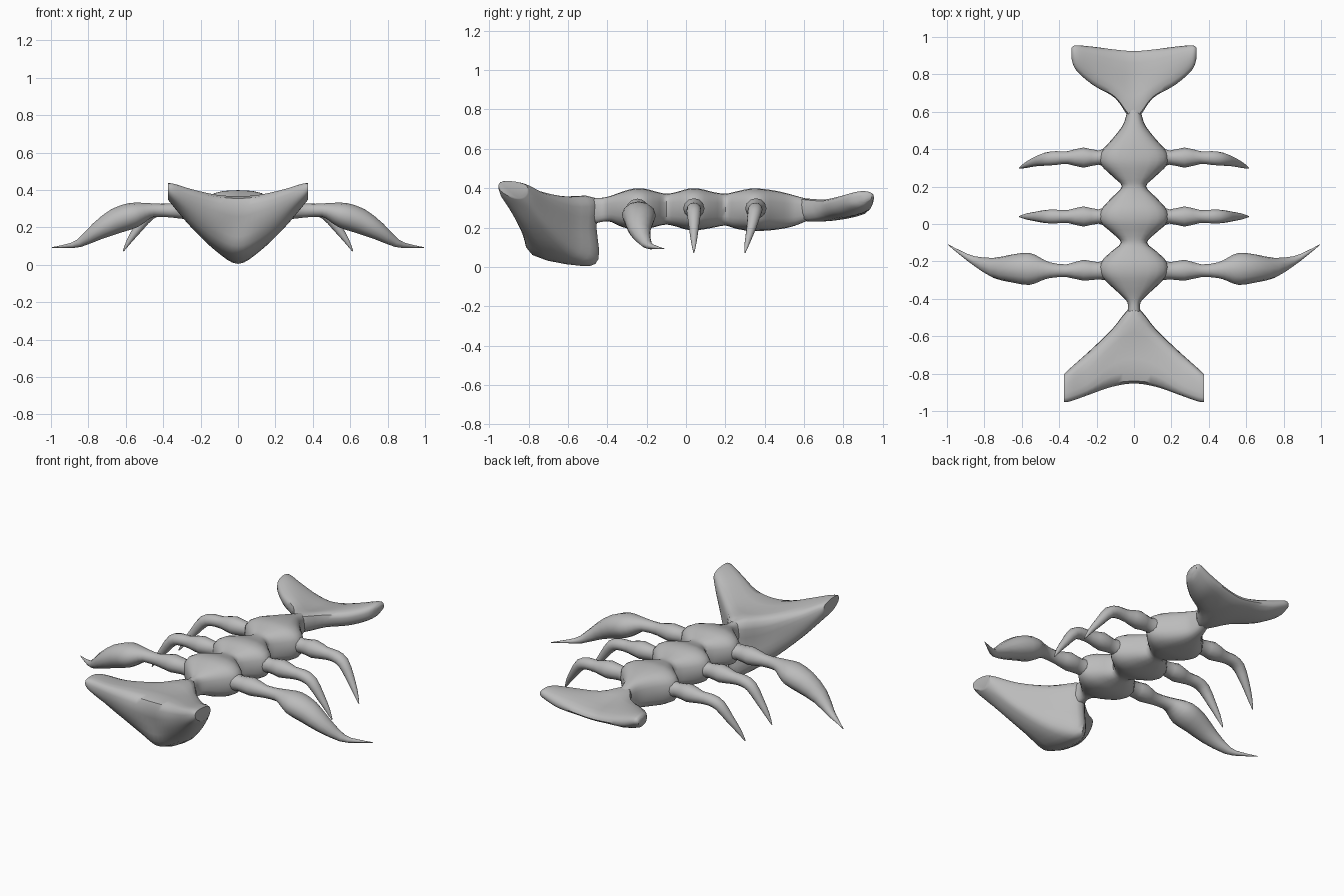
import bpy, bmesh, math
from mathutils import Vector

shell = bpy.data.materials.new("plain grey")
shell.diffuse_color = (0.5, 0.5, 0.5, 1)


def refine(items, steps, closed=False):
    """Insert Catmull-Rom points between the given vectors."""
    n, out = len(items), []
    pick = (lambda i: items[i % n]) if closed else (lambda i: items[max(0, min(n - 1, i))])
    for i in range(n if closed else n - 1):
        a, b, c, d = pick(i - 1), pick(i), pick(i + 1), pick(i + 2)
        for k in range(steps):
            t = k / steps
            out.append(0.5 * (2 * b + (c - a) * t + (2 * a - 5 * b + 4 * c - d) * t * t
                              + (3 * b - a - 3 * c + d) * t ** 3))
    if not closed:
        out.append(items[-1].copy())
    return out


def loft(name, rings, mirror=False):
    """Skin a list of closed rings, cap both ends, shade smooth."""
    bm = bmesh.new()
    rows = [[bm.verts.new(p) for p in r] for r in rings]
    n = len(rows[0])
    for a, b in zip(rows, rows[1:]):
        for i in range(n):
            j = (i + 1) % n
            bm.faces.new((a[i], a[j], b[j], b[i]))
    bm.faces.new(rows[0])
    bm.faces.new(rows[-1][::-1])
    bmesh.ops.recalc_face_normals(bm, faces=bm.faces)
    me = bpy.data.meshes.new(name)
    bm.to_mesh(me)
    bm.free()
    me.polygons.foreach_set("use_smooth", [True] * len(me.polygons))
    me.set_sharp_from_angle(angle=math.radians(50))
    me.materials.append(shell)
    ob = bpy.data.objects.new(name, me)
    bpy.context.collection.objects.link(ob)
    if mirror:
        m = ob.modifiers.new("mirror", 'MIRROR')
        m.use_mirror_merge = False
    return ob


def power(v, e):
    return math.copysign(abs(v) ** e, v)


# Segmented body: y, half width, bottom z, top z
body = [(-.53, .05, .22, .345), (-.47, .035, .22, .35), (-.42, .035, .23, .352),
        (-.38, .07, .228, .362), (-.33, .125, .205, .38), (-.27, .18, .19, .397),
        (-.21, .18, .19, .397), (-.15, .125, .205, .382), (-.10, .07, .215, .372),
        (-.05, .115, .205, .38), (.01, .18, .188, .397), (.07, .18, .188, .397),
        (.14, .12, .2, .38), (.20, .065, .21, .372), (.25, .11, .195, .382),
        (.32, .18, .183, .397), (.38, .18, .183, .397), (.45, .12, .188, .388),
        (.52, .065, .2, .372), (.57, .045, .215, .358), (.62, .038, .235, .345),
        (.68, .06, .245, .335)]
rings = []
for y, w, lo, hi in refine([Vector(r) for r in body], 3):
    rings.append([Vector((w * power(math.cos(a), .75), y,
                          (lo + hi) / 2 + (hi - lo) / 2 * power(math.sin(a), .75)))
                  for a in (math.tau * k / 20 for k in range(20))])
loft("body", rings)


def fan(name, sections):
    """Symmetric part lofted across x from (x, y-z profile) half sections."""
    full = [(-x, p) for x, p in sections[:0:-1]] + sections
    cols = []
    for i in range(len(sections[0][1])):
        cols.append(refine([Vector((x, *p[i])) for x, p in full], 4))
    loft(name, [refine(list(r), 3, True) for r in zip(*cols)])


# Keeled, wedge-shaped head with two swept tips
fan("head", [
    (0, [(-.84, .355), (-.65, .355), (-.46, .35), (-.455, .2),
         (-.445, .04), (-.53, .005), (-.78, .06), (-.83, .2)]),
    (.12, [(-.855, .365), (-.7, .365), (-.58, .34), (-.57, .22),
           (-.57, .12), (-.62, .075), (-.78, .11), (-.86, .24)]),
    (.25, [(-.91, .395), (-.82, .4), (-.71, .37), (-.69, .3),
           (-.7, .22), (-.74, .2), (-.83, .22), (-.9, .3)]),
    (.34, [(-.94, .425), (-.87, .43), (-.79, .41), (-.77, .36),
           (-.78, .32), (-.81, .305), (-.87, .315), (-.94, .36)]),
    (.375, [(-.945, .43), (-.88, .435), (-.82, .42), (-.805, .4),
            (-.81, .37), (-.84, .35), (-.89, .355), (-.945, .39)])])

# Tail fan
fan("tail_fan", [
    (0, [(.57, .345), (.75, .325), (.9, .31), (.91, .27), (.75, .235), (.58, .24)]),
    (.1, [(.68, .335), (.78, .34), (.91, .32), (.92, .28), (.78, .245), (.69, .26)]),
    (.22, [(.75, .345), (.84, .365), (.93, .35), (.94, .3), (.84, .26), (.76, .28)]),
    (.31, [(.83, .365), (.89, .385), (.945, .375), (.95, .34), (.89, .3), (.83, .315)]),
    (.335, [(.89, .365), (.915, .37), (.94, .365), (.94, .345), (.915, .335), (.89, .34)])])


def limb(name, path):
    """Tapered limb through (x, y, z, half width in y, half thickness)."""
    pts = refine([Vector(p) for p in path], 2)
    rings = []
    for i, p in enumerate(pts):
        t = pts[min(i + 1, len(pts) - 1)] - pts[max(i - 1, 0)]
        n = Vector((-t[2], 0, t[0])).normalized()
        c = Vector(p[:3])
        rings.append([c + Vector((0, p[3] * math.cos(a), 0)) + n * p[4] * math.sin(a)
                      for a in (math.tau * k / 12 for k in range(12))])
    loft(name, rings, True)


# Front limbs with broad claws
limb("front_claw", [
    (.10, -.24, .295, .07, .07), (.19, -.25, .295, .046, .045), (.27, -.247, .295, .056, .052),
    (.36, -.25, .29, .034, .037), (.45, -.247, .292, .042, .036), (.50, -.243, .283, .062, .05),
    (.56, -.24, .265, .086, .068), (.65, -.238, .235, .075, .068), (.75, -.235, .18, .054, .048),
    (.85, -.2, .115, .027, .022), (.92, -.16, .1, .014, .01), (.995, -.11, .092, .002, .002)])

# Two pairs of walking legs; the rear pair sweeps forward
for name, y0, sweep in (("middle_leg", .04, 0), ("rear_leg", .355, -.055)):
    limb(name, [(x, y0 + sweep * s, z, w, h) for x, s, z, w, h in (
        (.10, 0, .295, .07, .07), (.19, 0, .295, .038, .043), (.27, 0, .297, .054, .052),
        (.355, 0, .292, .034, .036), (.42, .05, .292, .037, .034), (.475, .15, .27, .035, .033),
        (.53, .4, .2, .025, .025), (.58, .75, .13, .015, .015), (.613, 1, .073, .003, .003))])
